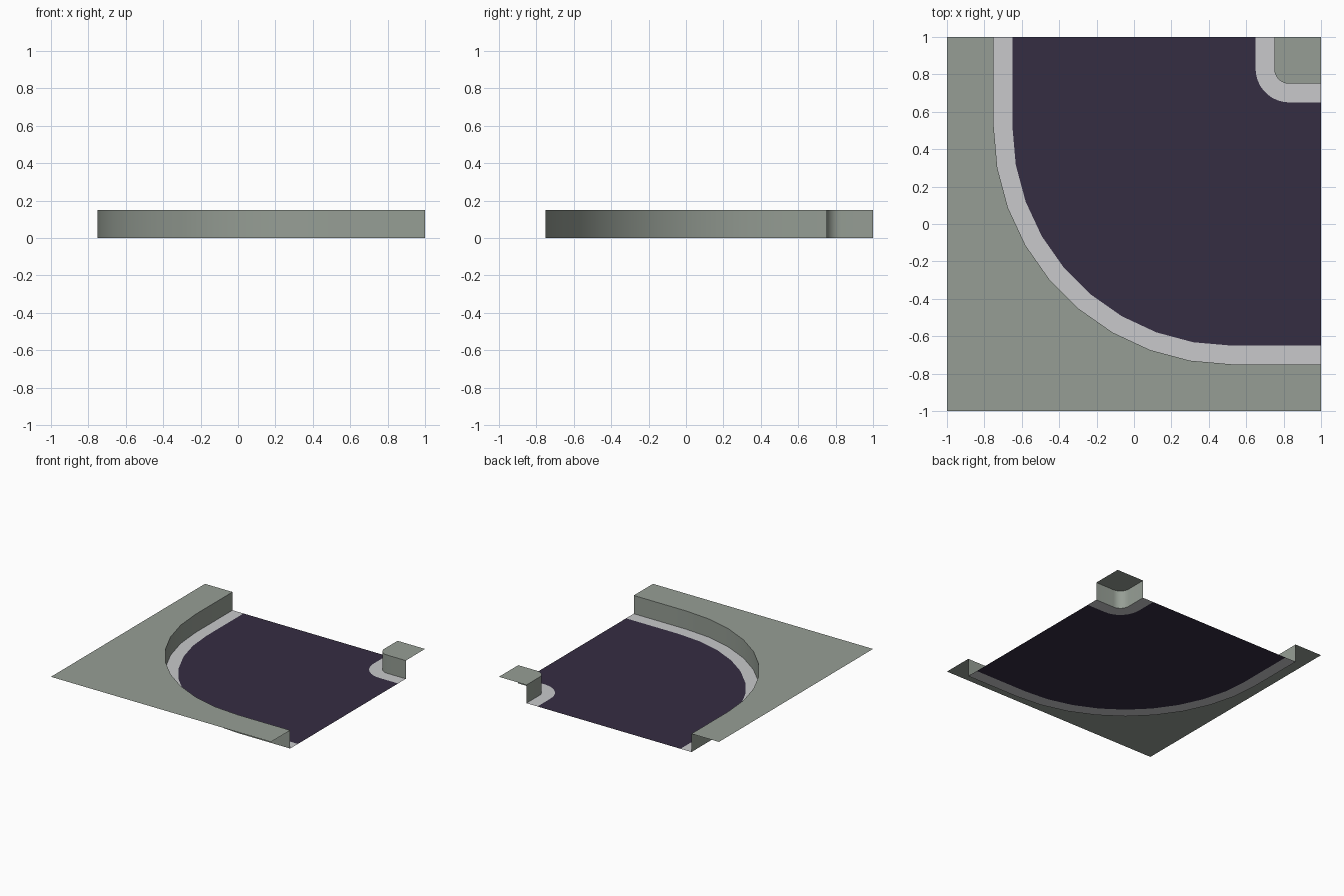
import bpy, bmesh, math

if "Cube" in bpy.data.objects:
    bpy.data.objects.remove(bpy.data.objects["Cube"])

H = 0.15      # height of the raised ground
SEG = 9       # arc segments per quarter bend


def material(name, rgb):
    m = bpy.data.materials.new(name)
    lin = [(v / 255 / 12.92) if v < 10 else ((v / 255 + 0.055) / 1.055) ** 2.4 for v in rgb]
    m.diffuse_color = (*lin, 1)
    m.use_nodes = True
    m.node_tree.nodes["Principled BSDF"].inputs["Base Color"].default_value = m.diffuse_color
    return m


GREY = material("ground_grey", (150, 158, 149))
LIGHT = material("kerb_light_grey", (200, 201, 203))
DARK = material("road_dark", (53, 45, 66))


def bend(c, r):
    """Path from the back edge to the right edge, rounded around (c, c)."""
    arc = [(c - r * math.cos(a), c - r * math.sin(a))
           for a in (math.pi / 2 * i / SEG for i in range(SEG + 1))]
    return [(c - r, 1)] + arc + [(1, c - r)]


def make(name, mat, faces, smooth=False):
    bm = bmesh.new()
    for f in faces:
        bm.faces.new([bm.verts.new(p) for p in f])
    bmesh.ops.remove_doubles(bm, verts=bm.verts, dist=1e-5)
    bmesh.ops.triangulate(bm, faces=[f for f in bm.faces if len(f.verts) > 4])
    me = bpy.data.meshes.new(name)
    bm.to_mesh(me)
    bm.free()
    me.materials.append(mat)
    ob = bpy.data.objects.new(name, me)
    bpy.context.collection.objects.link(ob)
    if smooth:
        bpy.context.view_layer.objects.active = ob
        ob.select_set(True)
        bpy.ops.object.shade_smooth_by_angle(angle=math.radians(30))
        ob.select_set(False)


def strip(a, za, b, zb):
    """Quads between two paths; faces up when a is the outer (left) path."""
    return [[(*a[i], za), (*a[i + 1], za), (*b[i + 1], zb), (*b[i], zb)]
            for i in range(len(a) - 1)]


def flat(path, z):
    return [[(x, y, z) for x, y in path]]


outer, outer_in = bend(0.52, 1.27), bend(0.52, 1.17)
inner, inner_out = bend(0.83, 0.08), bend(0.83, 0.18)

# Road surface and its light edge bands, all at ground level
make("road", DARK, strip(outer_in, 0, inner_out, 0))
make("outer_edge_band", LIGHT, strip(outer, 0, outer_in, 0))
make("inner_edge_band", LIGHT, strip(inner_out, 0, inner, 0))

# Raised ground sheets
make("outer_ground", GREY, flat([(-1, 1), (-1, -1), (1, -1)] + outer[::-1], H))
make("inner_ground", GREY, flat(inner + [(1, 1)], H))

# Vertical kerb walls facing the road
make("outer_wall", GREY, strip(outer, H, outer, 0), smooth=True)
make("inner_wall", GREY, strip(inner, 0, inner, H), smooth=True)
